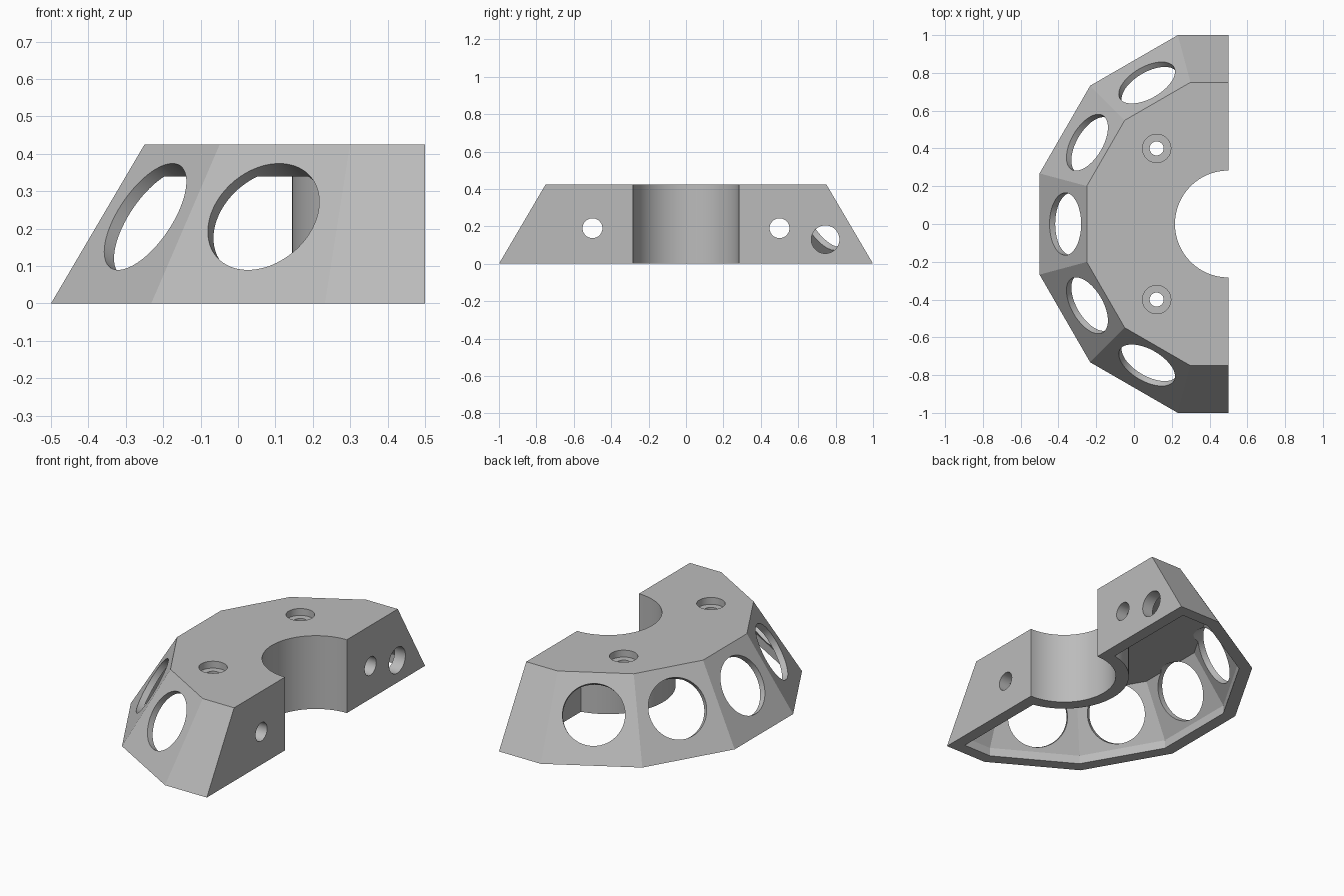
import bpy
import bmesh
from math import cos, sin, tan, radians, pi
from mathutils import Vector

if "Cube" in bpy.data.objects:
    bpy.data.objects.remove(bpy.data.objects["Cube"])

HEIGHT = 0.425
AXIS_X = 0.5           # axis of the twelve-sided shape, on the flat side
SLOPE = 0.25 / HEIGHT  # inward lean of the outer walls

grey = bpy.data.materials.new("plain grey")
grey.use_nodes = True
grey.diffuse_color = (0.5, 0.5, 0.5, 1)
grey.node_tree.nodes["Principled BSDF"].inputs["Base Color"].default_value = (0.5, 0.5, 0.5, 1)


def half_ring(apothem, flat_x, z):
    """Half of a twelve-sided outline, closed by a flat side at flat_x."""
    radius = apothem / cos(pi / 12)
    pts = [Vector((AXIS_X + radius * cos(a), radius * sin(a), z))
           for a in (radians(105 + 30 * i) for i in range(6))]
    return [Vector((flat_x, apothem, z))] + pts + [Vector((flat_x, -apothem, z))]


def loft(name, rings):
    """Closed solid through a stack of matching outlines."""
    bm = bmesh.new()
    loops = [[bm.verts.new(p) for p in ring] for ring in rings]
    n = len(loops[0])
    bm.faces.new(loops[0])
    bm.faces.new(loops[-1])
    for low, high in zip(loops, loops[1:]):
        for i in range(n):
            j = (i + 1) % n
            bm.faces.new((low[i], low[j], high[j], high[i]))
    bmesh.ops.recalc_face_normals(bm, faces=bm.faces)
    mesh = bpy.data.meshes.new(name)
    bm.to_mesh(mesh)
    bm.free()
    mesh.materials.append(grey)
    obj = bpy.data.objects.new(name, mesh)
    bpy.context.collection.objects.link(obj)
    return obj


def cylinder(name, center, axis, radius, length, sides=64):
    """Round cutter centred on a point and aligned with an axis."""
    turn = Vector(axis).to_track_quat('Z', 'Y')
    rings = [[Vector(center) + turn @ Vector((radius * cos(2 * pi * i / sides),
                                              radius * sin(2 * pi * i / sides), h))
              for i in range(sides)] for h in (-length / 2, length / 2)]
    return loft(name, rings)


def cut(target, cutter):
    """Subtract the cutter and discard it."""
    mod = target.modifiers.new("cut", 'BOOLEAN')
    mod.operation = 'DIFFERENCE'
    mod.solver = 'EXACT'
    mod.object = cutter
    bpy.context.view_layer.objects.active = target
    bpy.ops.object.modifier_apply(modifier=mod.name)
    bpy.data.objects.remove(cutter)


# Outer body: half of a tapered twelve-sided block
body = loft("half_ring_housing", [half_ring(1, AXIS_X, 0),
                                  half_ring(0.75, AXIS_X, HEIGHT)])

# Hollow underside with a vertical lip, leaving a round wall around the bore
ceiling, lip, inner = 0.34, 0.05, 0.93
cavity = loft("cavity", [half_ring(inner, 0.43, -0.1),
                         half_ring(inner, 0.43, lip),
                         half_ring(inner - SLOPE * (ceiling - lip), 0.43, ceiling)])
cut(cavity, cylinder("bore_wall", (AXIS_X, 0, 0.2), (0, 0, 1), 0.355, 1, 128))
cut(body, cavity)

# Central bore
cut(body, cylinder("bore", (AXIS_X, 0, 0.2), (0, 0, 1), 0.283, 1, 128))

# Large round openings, square to each sloping wall
mid = 0.232
for i in range(5):
    a = radians(120 + 30 * i)
    reach = 1 - SLOPE * mid
    center = (AXIS_X + reach * cos(a), reach * sin(a), mid)
    cut(body, cylinder("opening", center, (cos(a), sin(a), SLOPE), 0.165, 0.24, 96))

# Counterbored screw holes in the top and bolt holes in the flat side
for side in (-1, 1):
    cut(body, cylinder("screw_hole", (0.12, 0.4 * side, 0.4), (0, 0, 1), 0.037, 0.3, 48))
    cut(body, cylinder("screw_recess", (0.12, 0.4 * side, HEIGHT), (0, 0, 1), 0.075, 0.08, 48))
    cut(body, cylinder("bolt_hole", (AXIS_X, 0.5 * side, 0.19), (1, 0, 0), 0.053, 0.2, 48))

# Single cable hole in the flat side
cut(body, cylinder("cable_hole", (AXIS_X, 0.745, 0.13), (1, 0, 0), 0.075, 0.2, 48))

# Smooth round walls, flat facets elsewhere
bpy.ops.object.select_all(action='DESELECT')
body.select_set(True)
bpy.context.view_layer.objects.active = body
bpy.ops.object.shade_smooth_by_angle(angle=radians(15))
